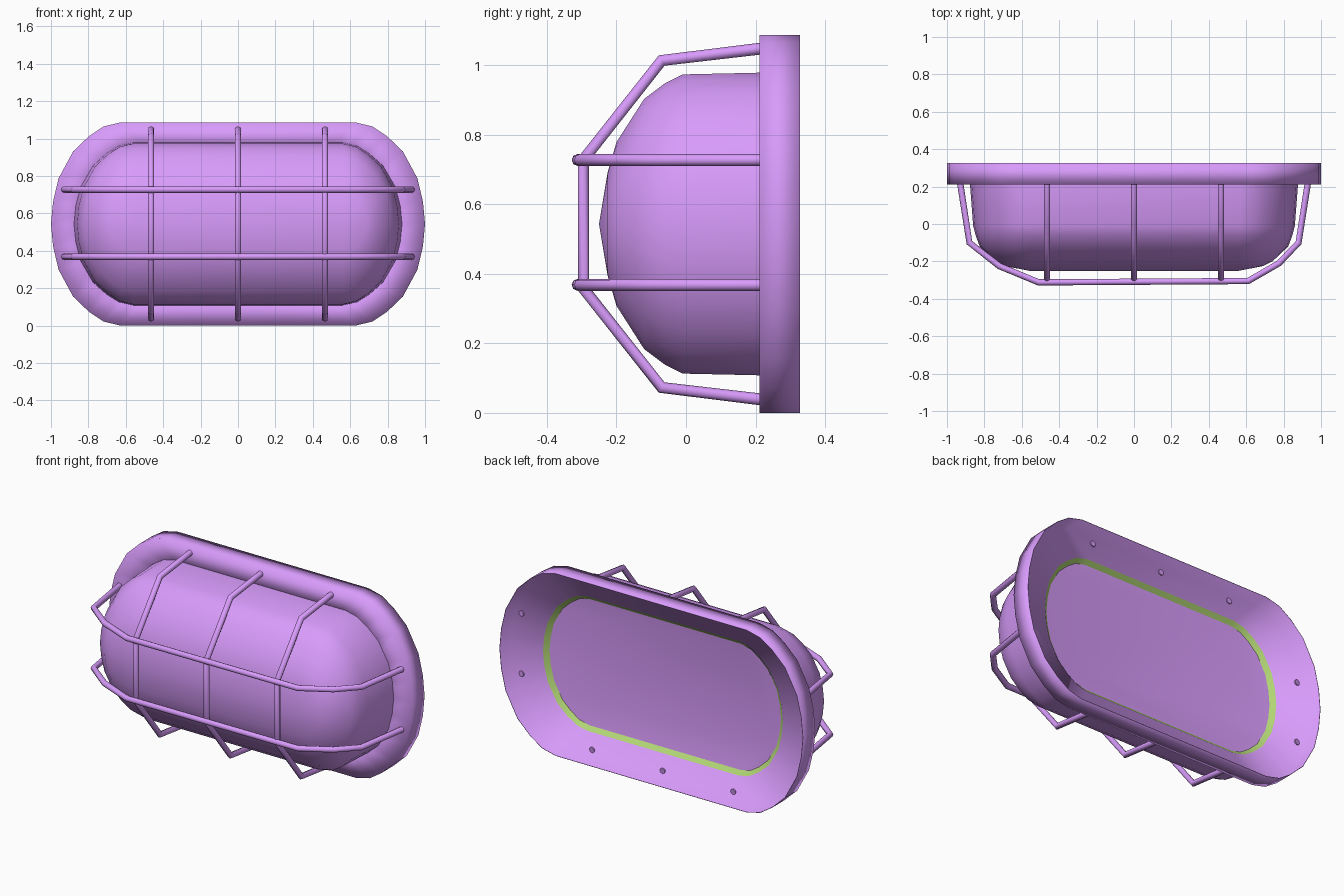
import bpy, bmesh, math

if "Cube" in bpy.data.objects:
    bpy.data.objects.remove(bpy.data.objects["Cube"])

CZ = 0.543  # height of the lamp's centre line


def material(name, rgb):
    m = bpy.data.materials.new(name)
    m.diffuse_color = (*rgb, 1)
    m.use_nodes = True
    m.node_tree.nodes["Principled BSDF"].inputs["Base Color"].default_value = m.diffuse_color
    return m


PURPLE = material("purple", (0.69, 0.33, 0.97))
GREEN = material("green", (0.45, 0.68, 0.18))

# quarter of the rounded end, as fractions of its half width and half height
QUARTER = [(1, 0), (.97, .22), (.89, .45), (.68, .715), (.45, .865), (.24, .96), (0, 1)]


def outline(hx, hz, flat):
    """Long rounded outline in x, z with straight top and bottom."""
    q = [(flat + (hx - flat) * u, hz * v) for u, v in QUARTER]
    top = q + [(-x, z) for x, z in reversed(q)]
    return top + [(-x, -z) for x, z in top[1:-1]]


def finish(ob, angle, mat):
    ob.data.materials.clear()
    ob.data.materials.append(mat)
    bpy.ops.object.select_all(action='DESELECT')
    ob.select_set(True)
    bpy.context.view_layer.objects.active = ob
    bpy.ops.object.shade_smooth_by_angle(angle=math.radians(angle))


def loft(name, levels, flat, angle, mat=PURPLE, closed=False, cap=False):
    """Skin between outlines given as (y, half width, half height, own flat)."""
    bm = bmesh.new()
    loops = [[bm.verts.new((x, y, CZ + z)) for x, z in outline(hx, hz, f)]
             for y, hx, hz, f in [(l + (flat,))[:4] for l in levels]]
    pairs = list(zip(loops, loops[1:]))
    if closed:
        pairs.append((loops[-1], loops[0]))
    for a, b in pairs:
        n = len(a)
        for i in range(n):
            j = (i + 1) % n
            bm.faces.new((a[i], a[j], b[j], b[i]))
    if cap:
        bm.faces.new(loops[-1])
    bmesh.ops.remove_doubles(bm, verts=bm.verts, dist=0.0005)
    bmesh.ops.recalc_face_normals(bm, faces=bm.faces)
    me = bpy.data.meshes.new(name)
    bm.to_mesh(me)
    bm.free()
    ob = bpy.data.objects.new(name, me)
    bpy.context.collection.objects.link(ob)
    finish(ob, angle, mat)


def bar(name, pts, r=0.017):
    """Round wire along a bent path."""
    cu = bpy.data.curves.new(name, 'CURVE')
    cu.dimensions = '3D'
    cu.bevel_depth = r
    cu.bevel_resolution = 2
    cu.use_fill_caps = True
    sp = cu.splines.new('POLY')
    sp.points.add(len(pts) - 1)
    for p, c in zip(sp.points, pts):
        p.co = (*c, 1)
    ob = bpy.data.objects.new(name, cu)
    bpy.context.collection.objects.link(ob)
    bpy.ops.object.select_all(action='DESELECT')
    ob.select_set(True)
    bpy.context.view_layer.objects.active = ob
    bpy.ops.object.convert(target='MESH')
    finish(bpy.context.object, 50, PURPLE)


# thin mounting tray, open at the back, with a hole behind the cover
loft("mounting_tray", [
    (.212, .79, .40, .5), (.212, 1.0, .543), (.327, 1.0, .543),
    (.327, .997, .540), (.217, .997, .540), (.217, .79, .40, .5)],
    .63, 180, closed=True)

# sloping seal around the hole
loft("seal", [(.217, .79, .40), (.195, .762, .376)], .5, 60, GREEN)

# domed cover: skin from the front ridge back, closed by a flat back panel
loft("dome_cover", [
    (-.25, .56, 0), (-.225, .69, .15), (-.20, .74, .235), (-.12, .825, .36),
    (-.06, .847, .405), (-.01, .86, .43), (.212, .877, .435),
    (.195, .762, .376, .5)], .56, 60, cap=True)

# upright guard bars
half = [(.222, .505), (-.07, .47), (-.295, .185)]
for i, x in enumerate((-.465, 0, .465)):
    path = half + [(y, -z) for y, z in reversed(half)]
    bar(f"upright_guard_bar_{i}", [(x, y, CZ + z) for y, z in path])

# long guard bars
long_path = [(-.93, .222), (-.88, -.10), (-.72, -.225), (-.51, -.312),
             (.61, -.305), (.775, -.21), (.88, -.10), (.93, .222)]
for i, z in enumerate((.368, .727)):
    bar(f"long_guard_bar_{i}", [(x, y, z) for x, y in long_path])
